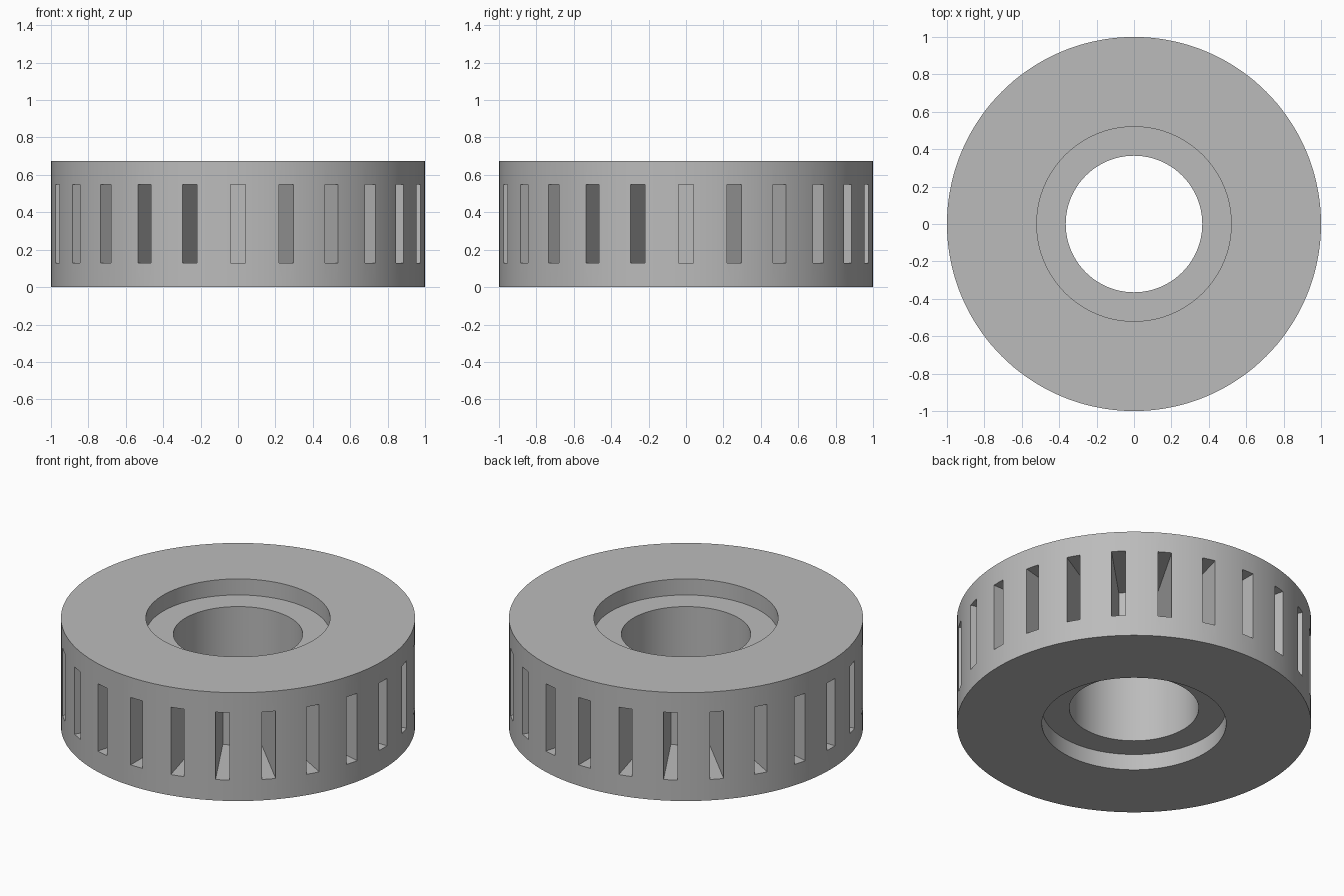
import bpy
import bmesh
import math
from mathutils import Matrix, Vector

if "Cube" in bpy.data.objects:
    bpy.data.objects.remove(bpy.data.objects["Cube"], do_unlink=True)

HEIGHT = 0.675
RECESS_DEPTH = 0.1
OUTER_R, RECESS_R, BORE_R = 1.0, 0.52, 0.365
SLOT_COUNT, SLOT_WIDTH, SLOT_INNER_R = 24, 0.08, 0.53
SLOT_BOTTOM, SLOT_TOP = 0.13, 0.55
SEGMENTS = 144

grey = bpy.data.materials.new("plain_grey")
grey.use_nodes = True
colour = (0.5, 0.5, 0.5, 1)
grey.diffuse_color = colour
grey.node_tree.nodes["Principled BSDF"].inputs["Base Color"].default_value = colour


def make_object(name, bm):
    bmesh.ops.recalc_face_normals(bm, faces=bm.faces[:])
    mesh = bpy.data.meshes.new(name)
    bm.to_mesh(mesh)
    bm.free()
    mesh.materials.append(grey)
    obj = bpy.data.objects.new(name, mesh)
    bpy.context.collection.objects.link(obj)
    return obj


# Ring body: a turned profile with a bore and a recess at each end
profile = [
    (OUTER_R, 0), (OUTER_R, HEIGHT),
    (RECESS_R, HEIGHT), (RECESS_R, HEIGHT - RECESS_DEPTH),
    (BORE_R, HEIGHT - RECESS_DEPTH), (BORE_R, RECESS_DEPTH),
    (RECESS_R, RECESS_DEPTH), (RECESS_R, 0),
]
bm = bmesh.new()
verts = [bm.verts.new((r, 0, z)) for r, z in profile]
edges = [bm.edges.new((v, verts[i - 1])) for i, v in enumerate(verts)]
bmesh.ops.spin(bm, geom=verts + edges, cent=(0, 0, 0), axis=(0, 0, 1),
               angle=math.tau, steps=SEGMENTS, use_merge=True)
bmesh.ops.remove_doubles(bm, verts=bm.verts[:], dist=1e-5)
ring = make_object("slotted_ring", bm)

# Slot cutters: straight-sided boxes pointing at the axis
bm = bmesh.new()
length = OUTER_R + 0.1 - SLOT_INNER_R
for i in range(SLOT_COUNT):
    place = Matrix.Rotation(math.tau * i / SLOT_COUNT, 4, "Z") @ Matrix.Translation(
        Vector((SLOT_INNER_R + length / 2, 0, (SLOT_BOTTOM + SLOT_TOP) / 2)))
    size = Matrix.Diagonal((length, SLOT_WIDTH, SLOT_TOP - SLOT_BOTTOM, 1))
    bmesh.ops.create_cube(bm, size=1, matrix=place @ size)
cutter = make_object("slot_cutter", bm)
cutter.hide_render = True

# Cut the slots, then smooth the curved walls
cut = ring.modifiers.new("slots", "BOOLEAN")
cut.operation = "DIFFERENCE"
cut.solver = "EXACT"
cut.object = cutter
bpy.ops.object.select_all(action="DESELECT")
ring.select_set(True)
bpy.context.view_layer.objects.active = ring
bpy.ops.object.modifier_apply(modifier=cut.name)
bpy.data.objects.remove(cutter, do_unlink=True)
bpy.ops.object.shade_smooth_by_angle(angle=math.radians(30))
